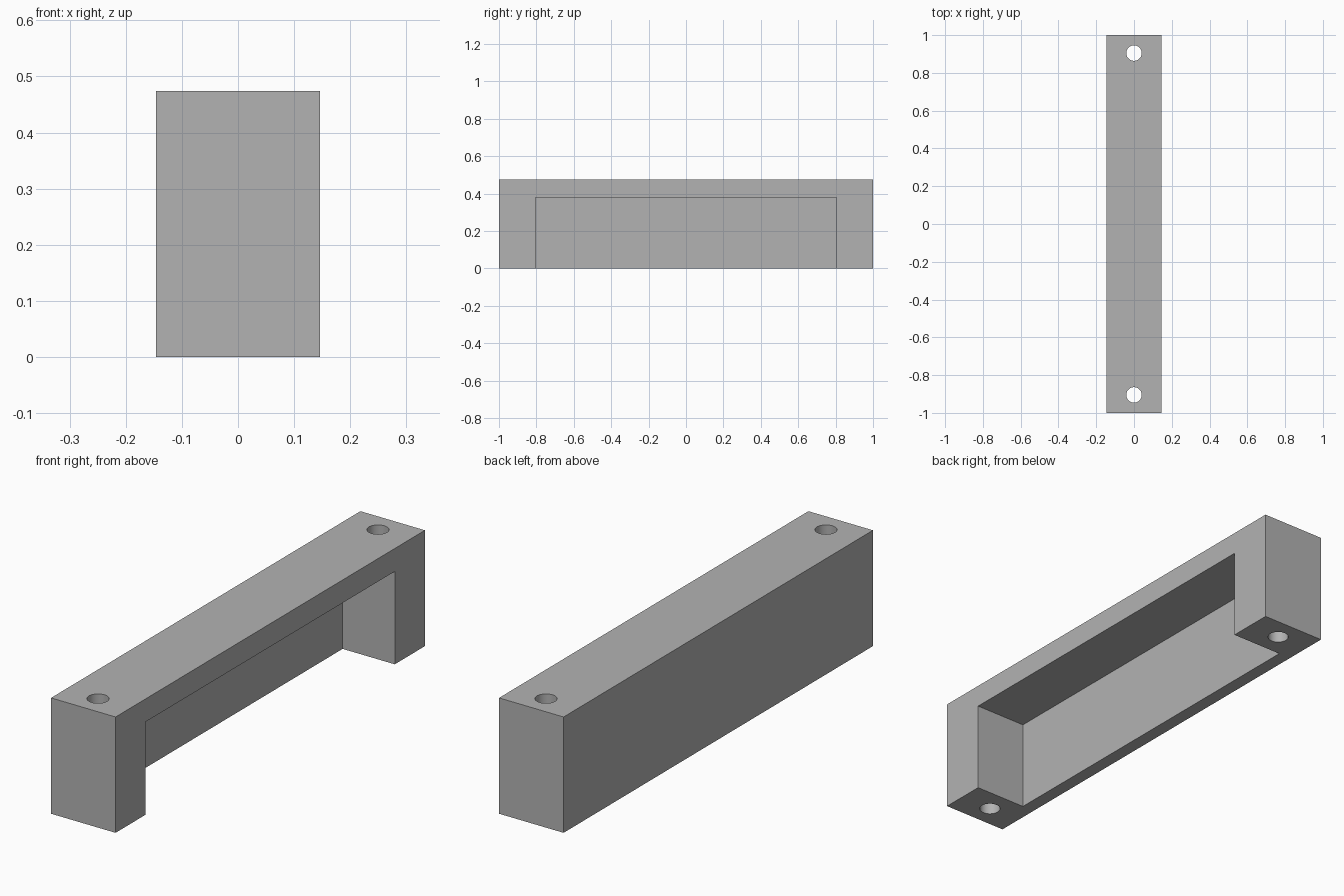
import bpy
import math

cube = bpy.data.objects.get("Cube")
if cube:
    bpy.data.objects.remove(cube, do_unlink=True)

WIDTH, LENGTH, HEIGHT = 0.292, 2.0, 0.474
WALL = 0.056          # thickness of the closed side
LEG_INNER = 0.805     # inner face of each end leg
CAVITY_TOP = 0.38
HOLE_Y, HOLE_RADIUS = 0.905, 0.041

grey = bpy.data.materials.new("plain grey")
grey.use_nodes = True
colour = (0.45, 0.45, 0.45, 1)
grey.diffuse_color = colour
grey.node_tree.nodes["Principled BSDF"].inputs["Base Color"].default_value = colour


def box(name, low, high):
    centre = [(a + b) / 2 for a, b in zip(low, high)]
    bpy.ops.mesh.primitive_cube_add(size=1, location=centre)
    obj = bpy.context.object
    obj.name = name
    obj.scale = [b - a for a, b in zip(low, high)]
    bpy.ops.object.transform_apply(location=True, rotation=False, scale=True)
    obj.data.materials.append(grey)
    return obj


def cut(body, cutter):
    bpy.context.view_layer.objects.active = body
    mod = body.modifiers.new("cut", "BOOLEAN")
    mod.operation = "DIFFERENCE"
    mod.solver = "EXACT"
    mod.object = cutter
    bpy.ops.object.modifier_apply(modifier=mod.name)
    bpy.data.objects.remove(cutter, do_unlink=True)


# Solid block
body = box("bracket_body", (-WIDTH / 2, -LENGTH / 2, 0), (WIDTH / 2, LENGTH / 2, HEIGHT))

# Cavity open to the left side and underneath
cut(body, box("cavity_cutter", (-WIDTH / 2 + WALL, -LEG_INNER, -0.1),
              (WIDTH, LEG_INNER, CAVITY_TOP)))

# Screw hole through each end leg
for side in (-1, 1):
    bpy.ops.mesh.primitive_cylinder_add(vertices=48, radius=HOLE_RADIUS, depth=1,
                                        location=(0, side * HOLE_Y, HEIGHT / 2))
    cutter = bpy.context.object
    cutter.name = "hole_cutter"
    cutter.data.materials.append(grey)
    cut(body, cutter)

# Round hole walls, crisp block edges
bpy.ops.object.select_all(action="DESELECT")
body.select_set(True)
bpy.context.view_layer.objects.active = body
bpy.ops.object.shade_smooth_by_angle(angle=math.radians(30))
